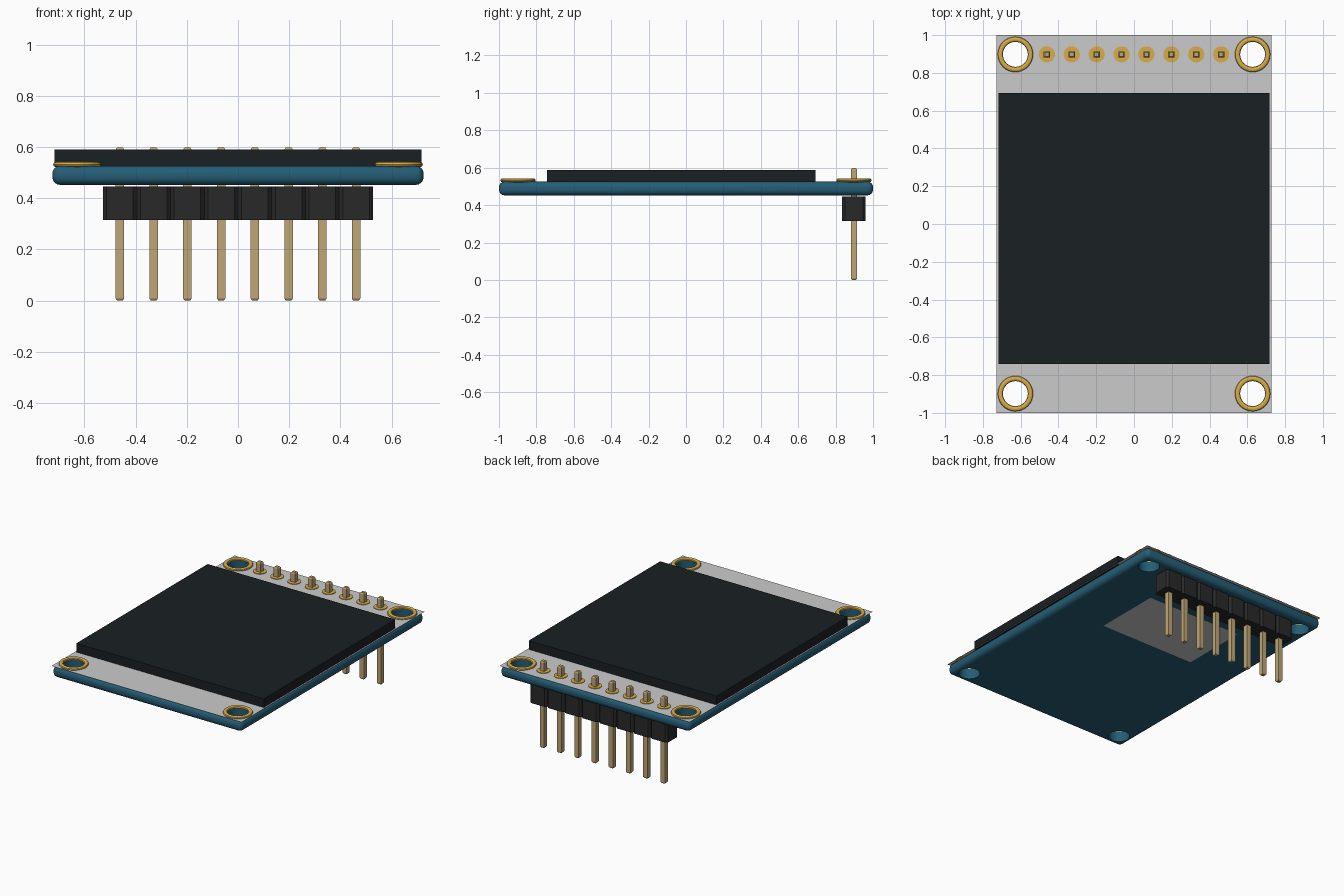
import bpy, bmesh
from math import cos, sin, tau
from mathutils import Matrix, Vector

if "Cube" in bpy.data.objects:
    bpy.data.objects.remove(bpy.data.objects["Cube"])


def material(name, rgb):
    m = bpy.data.materials.new(name)
    m.diffuse_color = (*rgb, 1)
    m.use_nodes = True
    m.node_tree.nodes["Principled BSDF"].inputs["Base Color"].default_value = m.diffuse_color
    return m


TEAL = material("teal", (0.018, 0.11, 0.18))
GLASS = material("dark glass", (0.010, 0.014, 0.017))
PLASTIC = material("black plastic", (0.022, 0.022, 0.023))
GOLD = material("gold", (0.68, 0.42, 0.07))
BRASS = material("brass", (0.53, 0.39, 0.18))

HOLES = [(sx * 0.628, sy * 0.898) for sx in (-1, 1) for sy in (-1, 1)]
HOLE_R = 0.068
PIN_Y = 0.898
PIN_XS = [(i - 3.5) * 0.1318 for i in range(8)]


def finish(bm, name, mat=None, smooth=False):
    mesh = bpy.data.meshes.new(name)
    bm.to_mesh(mesh)
    bm.free()
    ob = bpy.data.objects.new(name, mesh)
    bpy.context.collection.objects.link(ob)
    if mat:
        mesh.materials.append(mat)
    if smooth:
        shade(ob)
    return ob


def select(ob):
    bpy.ops.object.select_all(action='DESELECT')
    ob.select_set(True)
    bpy.context.view_layer.objects.active = ob


def shade(ob):
    select(ob)
    bpy.ops.object.shade_smooth_by_angle(angle=0.6)


def box(lo, hi):
    lo, hi = Vector(lo), Vector(hi)
    bm = bmesh.new()
    bmesh.ops.create_cube(bm, size=1, matrix=Matrix.Translation((lo + hi) / 2)
                          @ Matrix.Diagonal((*(hi - lo), 1)))
    return bm


def cylinder(bm, x, y, z0, z1, r, n=32):
    bmesh.ops.create_cone(bm, cap_ends=True, segments=n, radius1=r, radius2=r,
                          depth=z1 - z0, matrix=Matrix.Translation((x, y, (z0 + z1) / 2)))


def loft(rings):
    """Skin a stack of equal-length point rings and cap both ends."""
    bm = bmesh.new()
    loops = [[bm.verts.new(p) for p in ring] for ring in rings]
    n = len(loops[0])
    for a, b in zip(loops, loops[1:]):
        for i in range(n):
            j = (i + 1) % n
            bm.faces.new((a[i], a[j], b[j], b[i]))
    bm.faces.new(loops[0][::-1])
    bm.faces.new(loops[-1])
    return bm


def repeat(ob, name, places):
    """Place ob at the first spot and linked copies at the others."""
    for k, (x, y) in enumerate(places):
        o = ob if k == 0 else ob.copy()
        if k:
            bpy.context.collection.objects.link(o)
        o.name = f"{name}_{k + 1}"
        o.location = (x, y, 0)


# circuit board with rounded edges and four through holes
bm = box((-0.725, -1, 0.452), (0.725, 1, 0.526))
bmesh.ops.bevel(bm, geom=bm.edges[:], offset=0.03, segments=4, profile=0.5, affect='EDGES')
board = finish(bm, "circuit_board", TEAL)
bm = bmesh.new()
for x, y in HOLES:
    cylinder(bm, x, y, 0.3, 0.7, HOLE_R)
cutter = finish(bm, "hole_cutter")
cut = board.modifiers.new("holes", 'BOOLEAN')
cut.object, cut.operation, cut.solver = cutter, 'DIFFERENCE', 'EXACT'
select(board)
bpy.ops.object.modifier_apply(modifier=cut.name)
bpy.data.objects.remove(cutter)
shade(board)

# printed layer on top: square-cornered sheet with matching holes
bm = bmesh.new()
outlines = [[(-0.727, -1), (0.727, -1), (0.727, 1), (-0.727, 1)]]
outlines += [[(x + HOLE_R * cos(tau * i / 32), y + HOLE_R * sin(tau * i / 32))
              for i in range(32)] for x, y in HOLES]
for pts in outlines:
    vs = [bm.verts.new((x, y, 0.528)) for x, y in pts]
    for a, b in zip(vs, vs[1:] + vs[:1]):
        bm.edges.new((a, b))
bmesh.ops.triangle_fill(bm, edges=bm.edges[:], use_beauty=True, normal=(0, 0, 1))
finish(bm, "top_print_layer")

# printed layer underneath: small sheet
bm = bmesh.new()
bm.faces.new([bm.verts.new((x, y, 0.449)) for x, y in
              ((-0.365, 0.13), (-0.365, 0.6), (0.365, 0.6), (0.365, 0.13))])
finish(bm, "bottom_print_layer")

# display panel
finish(box((-0.717, -0.742, 0.526), (0.717, 0.693, 0.589)), "display_panel", GLASS)

# flattened gold rings around the mounting holes
bpy.ops.mesh.primitive_torus_add(major_radius=0.08, minor_radius=0.014,
                                 major_segments=32, minor_segments=10)
ring = bpy.context.object
ring.data.transform(Matrix.Translation((0, 0, 0.532)) @ Matrix.Diagonal((1, 1, 0.8, 1)))
ring.data.materials.append(GOLD)
shade(ring)
repeat(ring, "mounting_ring", HOLES)

# solder pads, header blocks and pins
pin_places = [(x, PIN_Y) for x in PIN_XS]

bm = bmesh.new()
cylinder(bm, 0, 0, 0.5, 0.532, 0.043, 24)
repeat(finish(bm, "pad", GOLD, True), "solder_pad", pin_places)

w, d, c = 0.0659, 0.063, 0.014
octagon = [(w - c, -d), (w, c - d), (w, d - c), (w - c, d),
           (c - w, d), (-w, d - c), (-w, c - d), (c - w, -d)]
block = loft([[(x, y, z) for x, y in octagon] for z in (0.315, 0.445)])
repeat(finish(block, "block", PLASTIC), "header_block", pin_places)

square = [(-1, -1), (1, -1), (1, 1), (-1, 1)]
pin = loft([[(x * h, y * h, z) for x, y in square]
            for h, z in ((0.011, 0), (0.0165, 0.008), (0.0165, 0.59), (0.011, 0.598))])
repeat(finish(pin, "pin", BRASS), "header_pin", pin_places)
